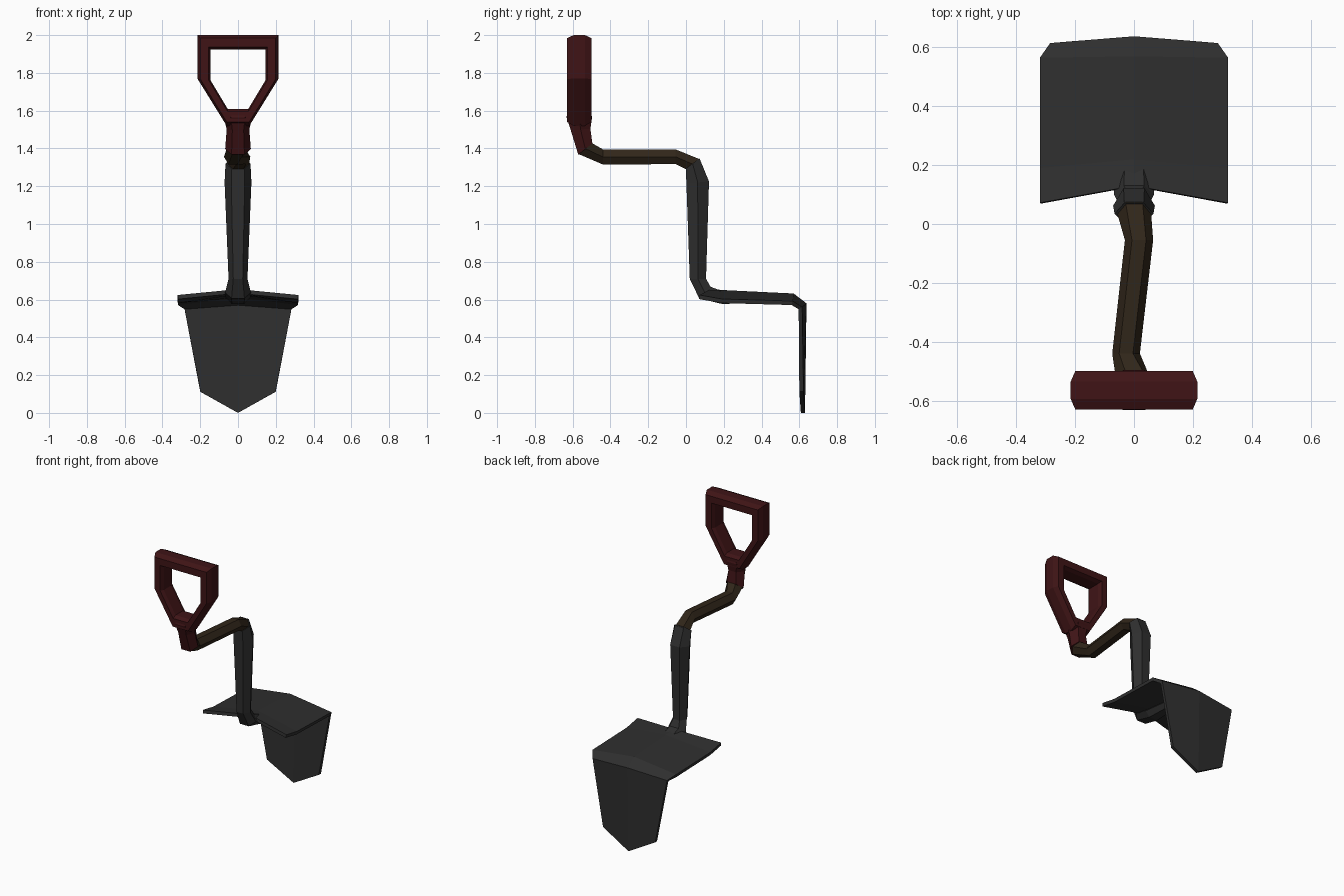
import bpy, bmesh, math
from mathutils import Vector

if "Cube" in bpy.data.objects:
    bpy.data.objects.remove(bpy.data.objects["Cube"])


def material(name, rgb):
    m = bpy.data.materials.new(name)
    m.diffuse_color = (*rgb, 1)
    m.use_nodes = True
    m.node_tree.nodes["Principled BSDF"].inputs["Base Color"].default_value = m.diffuse_color
    return m


RED = material("dark_red", (0.05, 0.007, 0.008))
BROWN = material("dark_wood", (0.03, 0.019, 0.01))
METAL = material("dark_metal", (0.028, 0.028, 0.028))


def make(name, bm, mat):
    bmesh.ops.recalc_face_normals(bm, faces=bm.faces)
    me = bpy.data.meshes.new(name)
    bm.to_mesh(me)
    bm.free()
    me.materials.append(mat)
    ob = bpy.data.objects.new(name, me)
    bpy.context.collection.objects.link(ob)
    return ob


def tube(name, rings, mat, sides=6):
    """Loft of rings (x, y, z, downward pitch, half width, half thickness)."""
    bm = bmesh.new()
    loops = []
    for x, y, z, pitch, rx, rt in rings:
        p = math.radians(pitch)
        up = Vector((0, math.sin(p), math.cos(p)))
        loop = []
        for i in range(sides):
            a = 2 * math.pi * i / sides
            c = math.cos(a)
            s = math.sin(a) / math.sin(math.pi / 3)
            loop.append(bm.verts.new(Vector((x + rx * c, y, z)) + up * rt * s))
        loops.append(loop)
    for a, b in zip(loops, loops[1:]):
        for i in range(sides):
            j = (i + 1) % sides
            bm.faces.new((a[i], a[j], b[j], b[i]))
    bm.faces.new(loops[0])
    bm.faces.new(loops[-1])
    return make(name, bm, mat)


# D-shaped grip: an eight-sided section swept between outer and inner outlines
outer = [(.215, 2.0), (.215, 1.77), (.06, 1.52)]
inner = [(.145, 1.925), (.145, 1.76), (.055, 1.61)]
mirror = lambda pts: pts + [(-x, z) for x, z in reversed(pts)]
section = [(0, -.03), (.22, -.065), (.85, -.065), (1, -.04),
           (1, .04), (.85, .065), (.22, .065), (0, .03)]
bm = bmesh.new()
loops = []
for (ox, oz), (ix, iz) in zip(mirror(outer), mirror(inner)):
    loops.append([bm.verts.new((ox + (ix - ox) * t, -.565 + y, oz + (iz - oz) * t))
                  for t, y in section])
for k in range(6):
    a, b = loops[k], loops[(k + 1) % 6]
    for i in range(8):
        j = (i + 1) % 8
        bm.faces.new((a[i], a[j], b[j], b[i]))
make("grip", bm, RED)

# Neck of the grip
tube("grip_neck", [(0, -.565, 1.60, 90, .055, .058), (0, -.565, 1.565, 90, .075, .068),
                   (0, -.558, 1.50, 85, .06, .052), (0, -.533, 1.397, 51, .068, .048)], RED)

# Bent wooden shaft
tube("shaft", [(0, -.535, 1.40, 51, .06, .046), (-.027, -.44, 1.355, 0, .047, .04),
               (.017, -.055, 1.356, 0, .048, .039), (0, .04, 1.315, 52, .058, .044)], BROWN)

# Bent metal socket, running under the blade
tube("socket", [(0, .035, 1.32, 52, .066, .046), (0, .062, 1.22, 85, .071, .06),
                (0, .063, .71, 90, .05, .043), (0, .10, .637, 45, .068, .043),
                (0, .19, .611, 0, .065, .034), (0, .50, .603, 0, .03, .02)], METAL)

# Folded blade: rows of (half width, centre y, centre z, edge y, edge z)
rows = [(.32, .13, .655, .072, .624), (.32, .22, .649, .19, .603),
        (.32, .57, .632, .565, .592), (.285, .638, .58, .615, .56),
        (.20, .63, 0, .622, .112)]
bm = bmesh.new()
grid = [[bm.verts.new(v) for v in ((-w, ey, ez), (0, cy, cz), (w, ey, ez))]
        for w, cy, cz, ey, ez in rows]
for a, b in zip(grid, grid[1:]):
    for i in (0, 1):
        bm.faces.new((a[i], a[i + 1], b[i + 1], b[i]))
blade = make("blade", bm, METAL)
if blade.data.polygons[0].normal.z < 0:
    blade.data.flip_normals()
mod = blade.modifiers.new("thickness", 'SOLIDIFY')
mod.thickness = .022
mod.offset = -1
